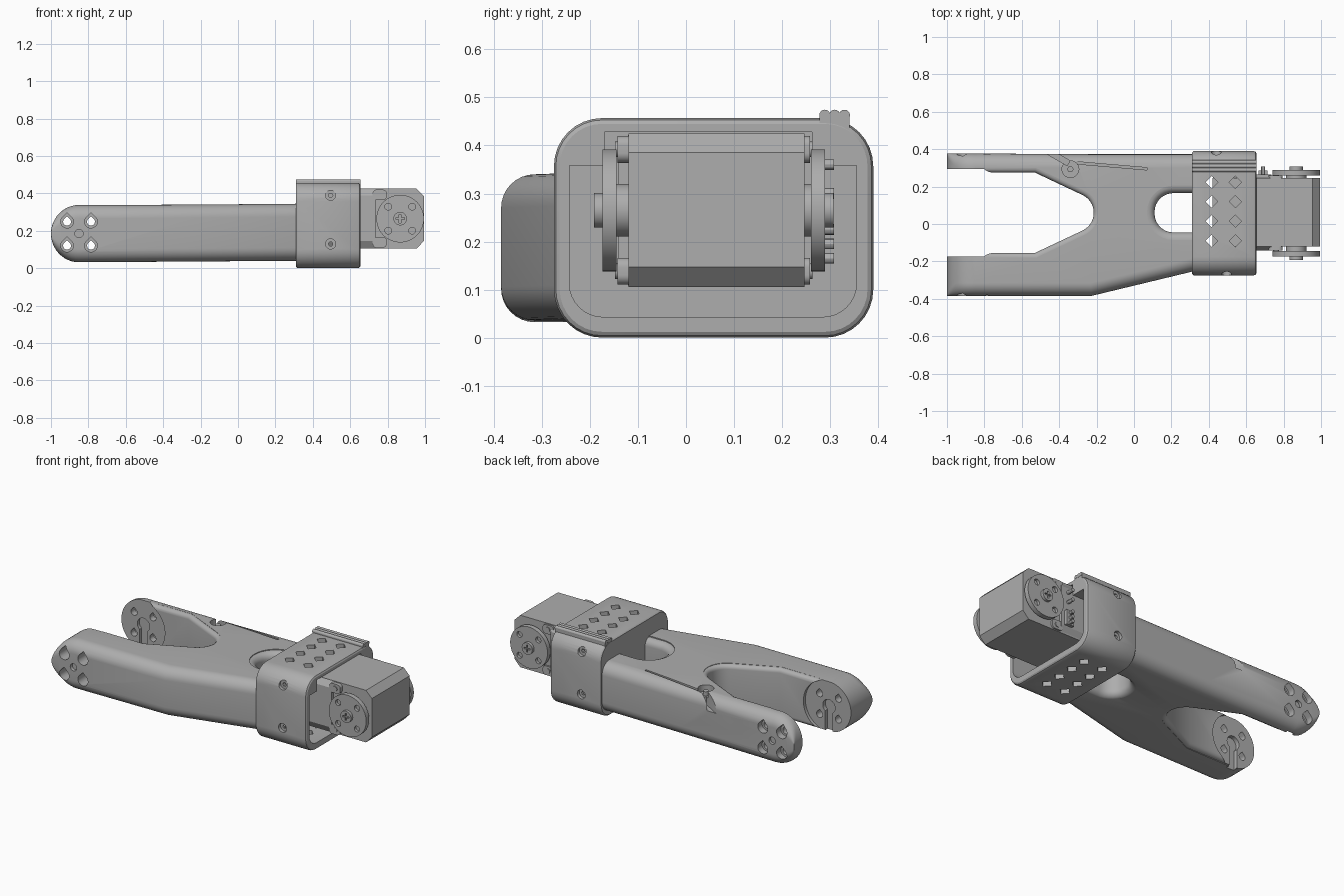
import bpy
import bmesh
from math import sin, cos, pi, radians
from mathutils import Vector

old = bpy.data.objects.get("Cube")
if old:
    bpy.data.objects.remove(old, do_unlink=True)

grey = bpy.data.materials.new("mid_grey")
grey.use_nodes = True
grey.diffuse_color = (0.42, 0.42, 0.42, 1)
grey.node_tree.nodes["Principled BSDF"].inputs["Base Color"].default_value = (0.42, 0.42, 0.42, 1)


# ---- helpers ----
def loft(name, rings):
    """Closed skin through rings of equal length, capped at both ends."""
    bm = bmesh.new()
    loops = [[bm.verts.new(p) for p in ring] for ring in rings]
    n = len(loops[0])
    for a, b in zip(loops, loops[1:]):
        for i in range(n):
            j = (i + 1) % n
            bm.faces.new((a[i], a[j], b[j], b[i]))
    bm.faces.new(loops[0][::-1])
    bm.faces.new(loops[-1])
    bmesh.ops.recalc_face_normals(bm, faces=bm.faces)
    mesh = bpy.data.meshes.new(name)
    bm.to_mesh(mesh)
    bm.free()
    mesh.materials.append(grey)
    ob = bpy.data.objects.new(name, mesh)
    bpy.context.scene.collection.objects.link(ob)
    return ob


def place(pts, axis, w):
    k = "xyz".index(axis)
    return [p[:k] + (w,) + p[k:] for p in (tuple(q) for q in pts)]


def prism(name, pts, axis, lo, hi):
    return loft(name, [place(pts, axis, lo), place(pts, axis, hi)])


def circle(u, v, r, n=32):
    return [(u + r * cos(2 * pi * i / n), v + r * sin(2 * pi * i / n)) for i in range(n)]


def teardrop(u, v, r, n=20):
    arc = [radians(135 + 270 * i / n) for i in range(n + 1)]
    return [(u + r * cos(a), v + r * sin(a)) for a in arc] + [(u, v + r * 1.41)]


def rect(u0, u1, v0, v1):
    return [(u0, v0), (u1, v0), (u1, v1), (u0, v1)]


def rounded(u0, u1, v0, v1, r, n=8):
    pts = []
    corners = [(u1 - r, v1 - r), (u0 + r, v1 - r), (u0 + r, v0 + r), (u1 - r, v0 + r)]
    for k, (u, v) in enumerate(corners):
        for i in range(n + 1):
            a = pi / 2 * (k + i / n)
            pts.append((u + r * cos(a), v + r * sin(a)))
    return pts


def strip(p, q, w):
    p, q = Vector(p), Vector(q)
    d = (q - p).normalized() * w / 2
    s = Vector((-d.y, d.x))
    return [p - s, q - s, q + s, p + s]


def grow(pts, d):
    """Offset a counter-clockwise outline outward."""
    vs = [Vector(p) for p in pts]
    out = []
    for i, p in enumerate(vs):
        a = (p - vs[i - 1]).normalized()
        b = (vs[(i + 1) % len(vs)] - p).normalized()
        t = (a + b).normalized()
        out.append(p + Vector((t.y, -t.x)) * d / max(0.5, t.dot(a)))
    return out


def flared(pts, r, z0=0.037, z1=0.338, n=6):
    """Upright cutter that leaves rounded rims of radius r."""
    steps = [(r * (1 - cos(pi / 2 * i / n)), r * (1 - sin(pi / 2 * i / n))) for i in range(n + 1)]
    low = [(z0 - 0.2, r)] + [(z0 + r - h, d) for h, d in [(r * sin(pi / 2 * (n - i) / n), r * (1 - cos(pi / 2 * (n - i) / n))) for i in range(n + 1)]]
    high = [(z0 + z1 - z, d) for z, d in reversed(low)]
    return loft("cutter", [place(grow(pts, d), "z", z) for z, d in low + high])


def cut(target, cutter):
    mod = target.modifiers.new("cut", "BOOLEAN")
    mod.operation = "DIFFERENCE"
    mod.solver = "EXACT"
    mod.object = cutter
    bpy.context.view_layer.update()
    bpy.context.view_layer.objects.active = target
    bpy.ops.object.modifier_apply(modifier=mod.name)
    bpy.data.objects.remove(cutter, do_unlink=True)


# ---- forked arm: rounded bar with half-round tip ----
AX, AZ, R = -0.85, 0.185, 0.153
rings = []
for i in range(1, 13):
    a = pi / 2 * i / 12
    h = R * sin(a)
    sec = rounded(-0.385, 0.377, AZ - h, AZ + h, min(0.07, h * 0.6))
    rings.append(place(sec, "x", AX - 0.15 * cos(a)))
for x, y0, z0, z1 in [(-0.23, -0.385, 0.036, 0.34), (0.33, -0.25, 0.04, 0.345)]:
    rings.append(place(rounded(y0, 0.373, z0, z1, 0.07), "x", x))
arm = loft("forked_arm", rings)

# gap between the prongs, and the window ahead of the sleeve
gap = [(-1.3, -0.155), (-0.53, -0.155)]
gap += [(-0.32 + 0.105 * cos(radians(a)), 0.06 + 0.105 * sin(radians(a))) for a in range(-65, 66, 10)]
gap += [(-0.53, 0.275), (-1.3, 0.275)]
cut(arm, flared(gap, 0.025))
cut(arm, flared(rounded(0.11, 0.52, -0.045, 0.165, 0.1), 0.04))

# bearing seats, bolt holes and horn slots at the prong tips
cut(arm, prism("cutter", circle(AX, AZ, 0.16, 48), "y", -0.175, 0.295))
for dx in (-0.064, 0.064):
    for dz in (-0.064, 0.064):
        cut(arm, prism("cutter", teardrop(AX + dx, AZ + dz, 0.021), "y", -0.5, 0.5))
        for lo, hi in ((-0.5, -0.22), (0.335, 0.5)):
            cut(arm, prism("cutter", teardrop(AX + dx, AZ + dz, 0.034), "y", lo, hi))
for lo, hi in ((-0.2, -0.1), (0.25, 0.315)):
    cut(arm, prism("cutter", circle(AX, AZ, 0.042), "y", lo, hi))
    cut(arm, prism("cutter", rect(AX - 0.026, AX + 0.026, 0, AZ), "y", lo, hi))
for lo, hi in ((-0.5, -0.365), (0.36, 0.5)):
    cut(arm, prism("cutter", circle(AX, AZ, 0.022), "y", lo, hi))

# cable channel on the back prong
cut(arm, prism("cutter", circle(-0.34, 0.293, 0.045), "z", 0.3, 0.5))
cut(arm, prism("cutter", strip((-0.48, 0.40), (-0.35, 0.325), 0.03), "z", 0.25, 0.5))
cut(arm, prism("cutter", strip((-0.34, 0.33), (0.07, 0.295), 0.012), "z", 0.325, 0.5))
prism("cable_post", circle(-0.34, 0.293, 0.016), "z", 0.28, 0.325)

# ---- sleeve that holds the motor ----
ends = [(0.31, 0.008), (0.316, 0.002), (0.322, 0), (0.64, 0), (0.65, 0.004), (0.655, 0.012)]
sleeve = loft("motor_sleeve", [place(rounded(-0.275 + d, 0.39 - d, d, 0.457 - d, 0.1 - d), "x", x) for x, d in ends])
cut(sleeve, prism("cutter", rounded(-0.243, 0.355, 0.043, 0.355, 0.07), "x", 0.35, 0.8))
cut(sleeve, prism("cutter", rect(-0.243, 0.355, 0.2, 0.358), "x", 0.351, 0.81))
cut(sleeve, prism("cutter", rect(-0.17, 0.262, 0.25, 0.428), "x", 0.352, 0.82))
for x in (0.415, 0.542):
    for y in (-0.09, 0.015, 0.12, 0.223):
        cut(sleeve, prism("cutter", circle(x, y, 0.033, 4), "z", -0.1, 0.6))
for z in (0.13, 0.39):
    for x, lo, hi, blo, bhi in ((0.495, -0.4, -0.255, -0.4, -0.2), (0.44, 0.37, 0.5, 0.3, 0.5)):
        cut(sleeve, prism("cutter", circle(x, z, 0.027), "y", lo, hi))
        cut(sleeve, prism("cutter", circle(x, z, 0.012, 6), "y", blo, bhi))

# cable ridges along the sleeve top
for i in range(3):
    prism("cable_ridge", circle(0.289 + 0.0205 * i, 0.463, 0.0115, 16), "x", 0.31, 0.655)
prism("ridge_base", rect(0.278, 0.341, 0.43, 0.463), "x", 0.311, 0.654)

# ---- motor ----
side = [(0.42, 0.105), (0.955, 0.105), (0.995, 0.147), (0.995, 0.385), (0.955, 0.425), (0.42, 0.425)]
prism("motor_body", side, "y", -0.12, 0.247)
lo, hi, c = -0.142, 0.265, 0.022
shell = [(lo + c, 0.108), (hi - c, 0.108), (hi, 0.145), (hi, 0.388),
         (hi - c, 0.422), (lo + c, 0.422), (lo, 0.388), (lo, 0.145)]
prism("motor_shell", shell, "x", 0.422, 0.735)

# output horns, hubs and screws on both sides
HX, HZ = 0.867, 0.265
for name, face, out in (("front", -0.145, -1), ("back", 0.26, 1)):
    def plate(part, pts, a, b):
        ys = sorted((face + out * a, face + out * b))
        return prism(name + "_" + part, pts, "y", *ys)
    plate("bearing", circle(HX, HZ, 0.055), -0.03, 0.005)
    horn = plate("horn", circle(HX, HZ, 0.127, 64), 0, 0.029)
    for dx in (-0.064, 0.064):
        for dz in (-0.064, 0.064):
            cut(horn, plate("cutter", circle(HX + dx, HZ + dz, 0.018, 20), 0.012, 0.08))
    hub = plate("hub", circle(HX, HZ, 0.036), 0.02, 0.047)
    cut(hub, plate("cutter", rect(HX - 0.022, HX + 0.022, HZ - 0.005, HZ + 0.005), 0.036, 0.08))
    cut(hub, plate("cutter", rect(HX - 0.005, HX + 0.005, HZ - 0.022, HZ + 0.022), 0.035, 0.08))
    for z in (0.138, 0.392):
        plate("shell_tab", rounded(0.72, 0.795, z - 0.028, z + 0.028, 0.02), -0.025, -0.002)
        plate("shell_screw", circle(0.76, z, 0.016, 20), -0.02, 0.003)

# connector pins on the back of the motor
for z in (0.165, 0.195, 0.225, 0.3, 0.36):
    prism("connector_pin", circle(0.69, z, 0.011, 12), "y", 0.25, 0.308)
prism("connector_block", rect(0.665, 0.715, 0.15, 0.24), "y", 0.25, 0.285)

# ---- smooth shading with sharp edges kept ----
bpy.ops.object.select_all(action="DESELECT")
for ob in bpy.context.scene.objects:
    if ob.type == "MESH" and ob.data.materials and ob.data.materials[0] == grey:
        ob.select_set(True)
        bpy.context.view_layer.objects.active = ob
bpy.ops.object.shade_smooth_by_angle(angle=radians(30))
